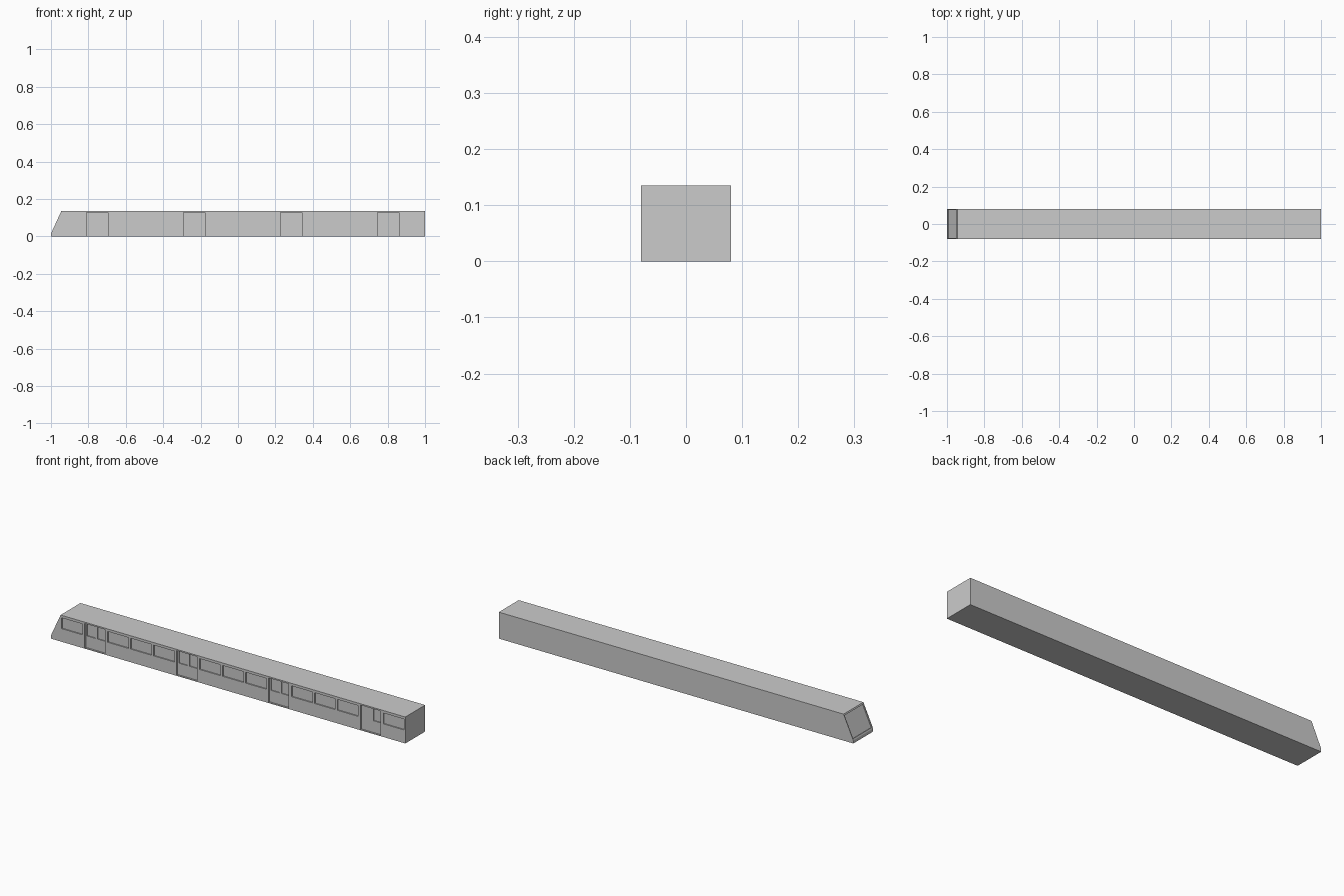
import bpy, bmesh

if "Cube" in bpy.data.objects:
    bpy.data.objects.remove(bpy.data.objects["Cube"])

W, H = 0.08, 0.135          # half width and height of the carriage
PITCH, START = 0.1297, -0.939


def prism(bm, profile, y0, y1):
    """Extrude an x-z profile between two y planes."""
    face = bm.faces.new([bm.verts.new((x, y0, z)) for x, z in profile])
    out = bmesh.ops.extrude_face_region(bm, geom=[face])
    verts = [g for g in out["geom"] if isinstance(g, bmesh.types.BMVert)]
    bmesh.ops.translate(bm, verts=verts, vec=(0, y1 - y0, 0))


def panel(bm, x0, x1, z0, z1, depth):
    """Box cutter reaching into the front side."""
    prism(bm, [(x0, z0), (x1, z0), (x1, z1), (x0, z1)], -W - 0.02, -W + depth)


def finish(bm, name):
    bmesh.ops.recalc_face_normals(bm, faces=bm.faces)
    mesh = bpy.data.meshes.new(name)
    bm.to_mesh(mesh)
    bm.free()
    ob = bpy.data.objects.new(name, mesh)
    bpy.context.collection.objects.link(ob)
    return ob


def cut(target, bm, name):
    cutter = finish(bm, name)
    cutter.hide_render = True
    mod = target.modifiers.new(name, "BOOLEAN")
    mod.operation = "DIFFERENCE"
    mod.solver = "EXACT"
    mod.object = cutter
    bpy.context.view_layer.objects.active = target
    bpy.ops.object.modifier_apply(modifier=mod.name)
    bpy.data.objects.remove(cutter)


# carriage body with sloping nose
bm = bmesh.new()
prism(bm, [(-1, 0), (1, 0), (1, H), (-0.945, H), (-1, 0.015)], -W, W)
body = finish(bm, "train_body")

# side windows and door recesses on the front side
outer, inner = bmesh.new(), bmesh.new()
for i in range(15):
    x = START + PITCH * i
    if i % 4 == 1:
        panel(outer, x, x + 0.114, 0.003, 0.128, 0.009)
        # pair of door windows; the last door has only the right one
        if i != 13:
            panel(inner, x + 0.007, x + 0.055, 0.063, 0.124, 0.014)
        panel(inner, x + 0.066, x + 0.108, 0.063, 0.124, 0.014)
    else:
        panel(outer, x, x + 0.117, 0.067, 0.122, 0.006)
cut(body, outer, "window_and_door_cutter")
cut(body, inner, "door_window_cutter")

# recessed windscreen on the nose slope
bm = bmesh.new()


def slope(t, offset):
    return (-1 + 0.055 * t + 0.909 * offset, 0.015 + 0.12 * t - 0.417 * offset)


prism(bm, [slope(0.06, -0.02), slope(0.06, 0.006),
           slope(0.94, 0.006), slope(0.94, -0.02)], -W + 0.004, W - 0.004)
cut(body, bm, "windscreen_cutter")
